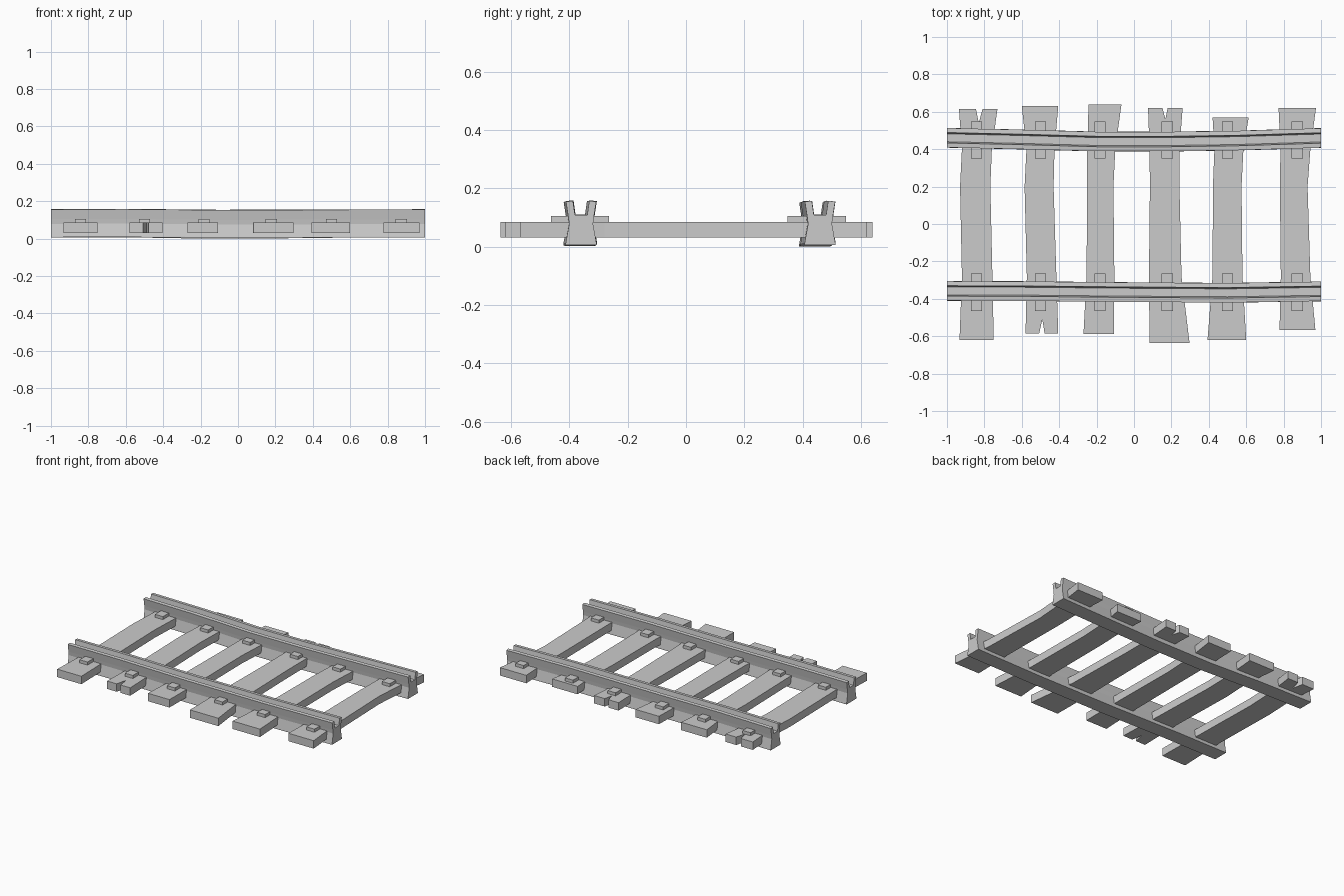
import bpy, bmesh

if "Cube" in bpy.data.objects:
    bpy.data.objects.remove(bpy.data.objects["Cube"])

TIE_Z0, TIE_Z1 = 0.031, 0.085


def make_object(name, bm):
    bmesh.ops.recalc_face_normals(bm, faces=bm.faces)
    mesh = bpy.data.meshes.new(name)
    bm.to_mesh(mesh)
    bm.free()
    obj = bpy.data.objects.new(name, mesh)
    bpy.context.collection.objects.link(obj)
    return obj


def prism(name, outline, z0, z1):
    bm = bmesh.new()
    face = bm.faces.new([bm.verts.new((x, y, z0)) for x, y in outline])
    ext = bmesh.ops.extrude_face_region(bm, geom=[face])["geom"]
    bmesh.ops.translate(bm, vec=(0, 0, z1 - z0),
                        verts=[v for v in ext if isinstance(v, bmesh.types.BMVert)])
    return make_object(name, bm)


def loft(name, profile, path):
    """Sweep a (y, z) profile along x through (x, y offset, z offset) stations."""
    bm = bmesh.new()
    rings = [[bm.verts.new((x, y + dy, z + dz)) for y, z in profile] for x, dy, dz in path]
    n = len(profile)
    for a, b in zip(rings, rings[1:]):
        for i in range(n):
            j = (i + 1) % n
            bm.faces.new((a[i], a[j], b[j], b[i]))
    bm.faces.new(rings[0])
    bm.faces.new(rings[-1])
    return make_object(name, bm)


# wooden ties: left edge and right edge x at the y rows (bottom, -0.28, 0.2, 0.4, top),
# then optional split (end, left, right, tip x, tip y)
ties = [
    (-0.62, 0.615, (-0.933, -0.92, -0.93, -0.92, -0.936), (-0.75, -0.757, -0.768, -0.76, -0.73),
     ("top", -0.845, -0.81, -0.83, 0.54)),
    (-0.585, 0.632, (-0.58, -0.573, -0.585, -0.575, -0.60), (-0.405, -0.415, -0.43, -0.425, -0.405),
     ("bottom", -0.507, -0.478, -0.49, -0.51)),
    (-0.587, 0.64, (-0.27, -0.254, -0.25, -0.25, -0.243), (-0.107, -0.105, -0.11, -0.10, -0.067), None),
    (-0.637, 0.62, (0.083, 0.08, 0.085, 0.083, 0.075), (0.297, 0.254, 0.243, 0.243, 0.26),
     ("top", 0.152, 0.18, 0.168, 0.56)),
    (-0.62, 0.57, (0.393, 0.42, 0.422, 0.43, 0.42), (0.60, 0.58, 0.575, 0.585, 0.613), None),
    (-0.568, 0.62, (0.778, 0.785, 0.78, 0.783, 0.773), (0.97, 0.943, 0.928, 0.943, 0.973), None),
]
for k, (y0, y1, left, right, split) in enumerate(ties, 1):
    rows = (y0, -0.28, 0.2, 0.4, y1)
    up = list(zip(right, rows))
    down = list(zip(left, rows))[::-1]
    notch_top, notch_bottom = [], []
    if split:
        end, xl, xr, tx, ty = split
        if end == "top":
            notch_top = [(xr, y1), (tx, ty), (xl, y1)]
        else:
            notch_bottom = [(xl, y0), (tx, ty), (xr, y0)]
    prism(f"tie_{k}", up + notch_top + down + notch_bottom, TIE_Z0, TIE_Z1)

# fastening plates under each rail
for k, x in enumerate((-0.842, -0.5, -0.182, 0.178, 0.5, 0.873), 1):
    for side, y in (("front", -0.364), ("back", 0.449)):
        w, d = 0.03, 0.1
        prism(f"{side}_plate_{k}",
              [(x - w, y - d), (x + w, y - d), (x + w, y + d), (x - w, y + d)], 0.08, 0.106)

# grooved rails: waisted sides with two flared lips on top
half = [(0.053, 0.003), (0.053, 0.008), (0.041, 0.075), (0.044, 0.1),
        (0.052, 0.152), (0.028, 0.154), (0.021, 0.106)]
profile = half + [(-y, z) for y, z in reversed(half)]
loft("front_rail", profile,
     [(-1, -0.358, 0.004), (-0.6, -0.359, 0.005), (-0.1, -0.364, 0),
      (0.5, -0.368, 0.002), (1, -0.36, 0.003)])
loft("back_rail", profile,
     [(-1, 0.461, 0.003), (-0.6, 0.452, 0.004), (-0.2, 0.441, -0.003),
      (0.2, 0.441, -0.002), (0.55, 0.446, 0.002), (1, 0.46, 0.003)])
